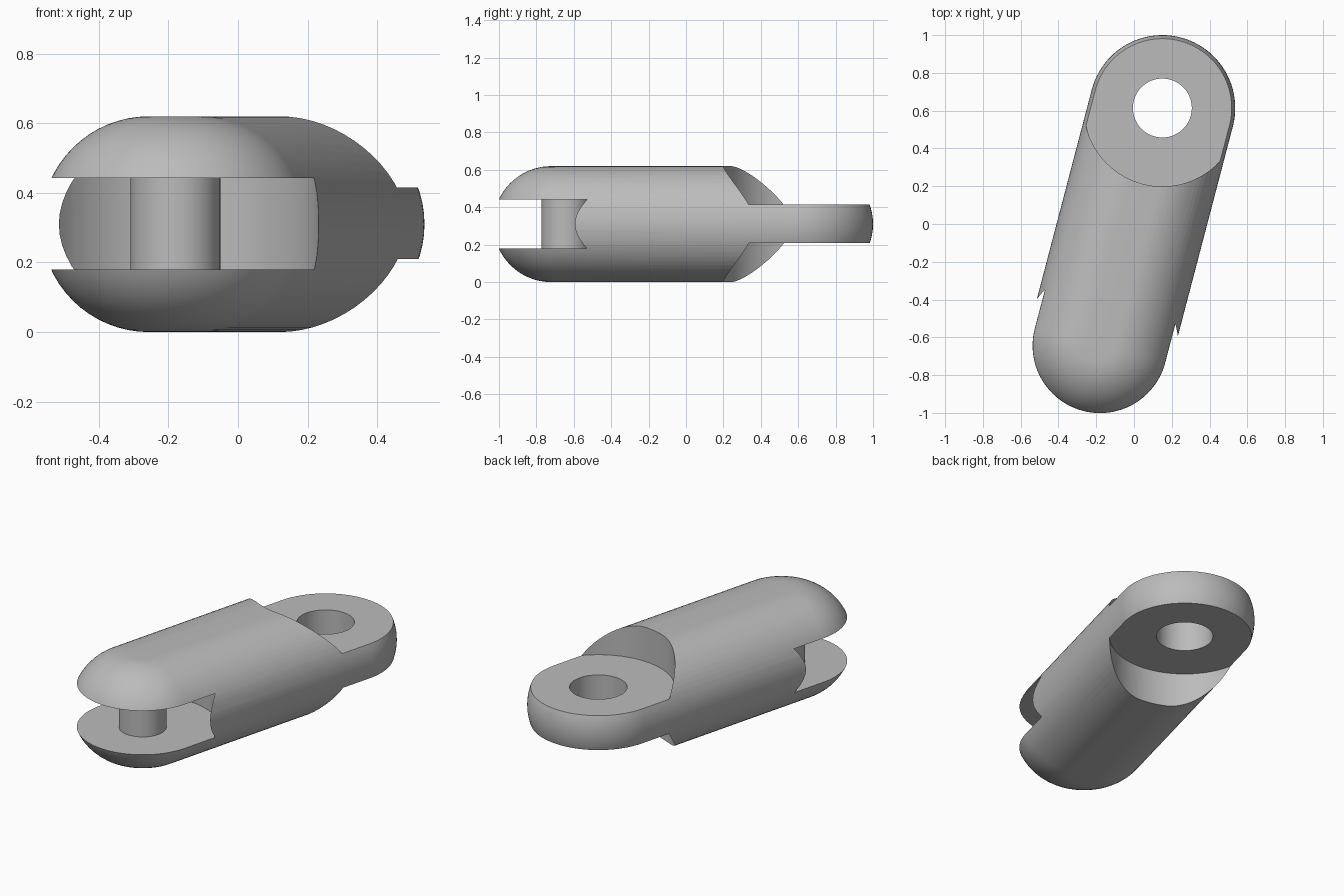
import bpy
import bmesh
from math import sin, cos, pi, atan2
from mathutils import Vector

if "Cube" in bpy.data.objects:
    bpy.data.objects.remove(bpy.data.objects["Cube"])

PIN = Vector((-0.18, -0.644))     # centre of the forked end
EYE = Vector((0.15, 0.614))       # centre of the eyelet end
MID, ROUND, FLAT = 0.31, 0.31, 0.076
CLEARANCE = 0.415
axis_angle = atan2(EYE.y - PIN.y, EYE.x - PIN.x)

grey = bpy.data.materials.new("grey metal")
grey.use_nodes = True
colour = (0.5, 0.5, 0.5, 1)
grey.diffuse_color = colour
grey.node_tree.nodes["Principled BSDF"].inputs["Base Color"].default_value = colour


def smooth(obj):
    bpy.ops.object.select_all(action="DESELECT")
    obj.select_set(True)
    bpy.context.view_layer.objects.active = obj
    bpy.ops.object.shade_smooth_by_angle(angle=pi / 6)


def cylinder(name, centre, radius, low, high):
    bpy.ops.mesh.primitive_cylinder_add(
        vertices=96, radius=radius, depth=high - low,
        location=(centre.x, centre.y, (low + high) / 2))
    obj = bpy.context.object
    obj.name = name
    obj.data.materials.append(grey)
    return obj


def cut(body, *cylinder_args):
    cutter = cylinder("cutter", *cylinder_args)
    cutter.hide_render = True
    mod = body.modifiers.new("cut", "BOOLEAN")
    mod.operation, mod.solver, mod.object = "DIFFERENCE", "EXACT", cutter
    bpy.context.view_layer.objects.active = body
    bpy.ops.object.modifier_apply(modifier=mod.name)
    bpy.data.objects.remove(cutter)


# Link body: rounded-end outlines stacked into a bar with domed ends
bm = bmesh.new()
LEVELS, STEPS = 32, 48
rings = []
for i in range(LEVELS + 1):
    lat = -pi / 2 + pi * i / LEVELS
    radius = FLAT + ROUND * cos(lat)
    ring = []
    for centre, start in ((EYE, axis_angle - pi / 2), (PIN, axis_angle + pi / 2)):
        for j in range(STEPS + 1):
            a = start + pi * j / STEPS
            ring.append(bm.verts.new((centre.x + radius * cos(a),
                                      centre.y + radius * sin(a),
                                      MID + ROUND * sin(lat))))
    rings.append(ring)
for lower, upper in zip(rings, rings[1:]):
    for k in range(len(lower)):
        n = (k + 1) % len(lower)
        bm.faces.new((lower[k], lower[n], upper[n], upper[k]))
bm.faces.new(rings[0][::-1])
bm.faces.new(rings[-1])
mesh = bpy.data.meshes.new("link_body")
bm.to_mesh(mesh)
bm.free()
mesh.materials.append(grey)
body = bpy.data.objects.new("link_body", mesh)
bpy.context.collection.objects.link(body)

# Fork slot, eyelet shoulders and eyelet hole
cut(body, PIN, CLEARANCE, 0.18, 0.442)
cut(body, EYE, CLEARANCE, 0.415, 1)
cut(body, EYE, CLEARANCE, -1, 0.21)
cut(body, EYE, 0.156, -1, 1)
smooth(body)

# Pin bridging the fork
smooth(cylinder("fork_pin", PIN, 0.129, 0.17, 0.452))
